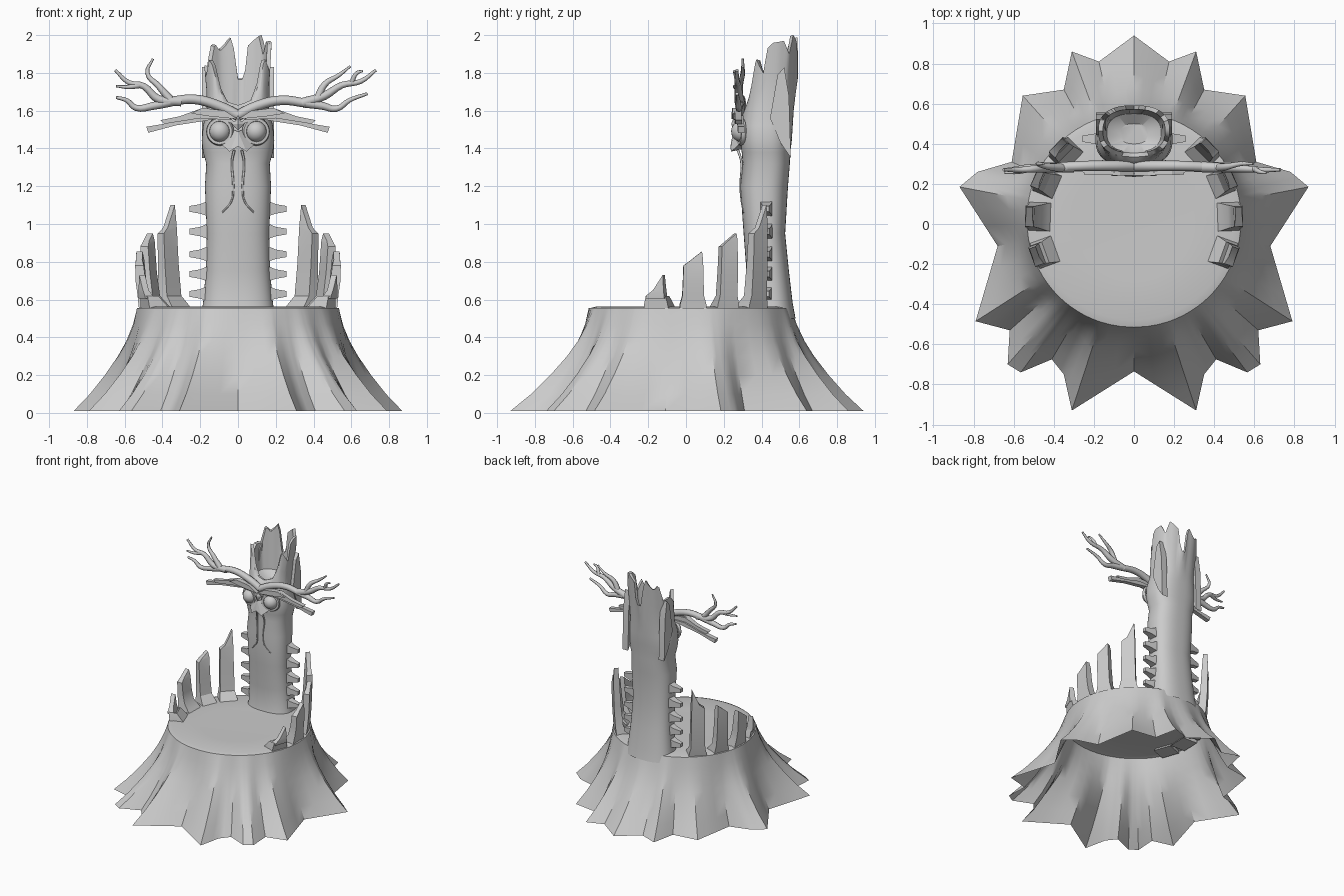
import bpy, bmesh, math
from mathutils import Vector
from math import sin, cos, radians, pi

if "Cube" in bpy.data.objects:
    bpy.data.objects.remove(bpy.data.objects["Cube"])


def finish(ob, angle=35):
    bpy.ops.object.select_all(action='DESELECT')
    ob.select_set(True)
    bpy.context.view_layer.objects.active = ob
    bpy.ops.object.shade_smooth_by_angle(angle=radians(angle))
    return ob


def make(name, verts, faces, angle=35, recalc=False):
    me = bpy.data.meshes.new(name)
    me.from_pydata([tuple(v) for v in verts], [], faces)
    if recalc:
        bm = bmesh.new()
        bm.from_mesh(me)
        bmesh.ops.recalc_face_normals(bm, faces=bm.faces)
        bm.to_mesh(me)
        bm.free()
    ob = bpy.data.objects.new(name, me)
    bpy.context.collection.objects.link(ob)
    return finish(ob, angle)


def loft(name, rings, cap_start=False, cap_end=False, angle=35, recalc=False):
    n = len(rings[0])
    verts = [v for r in rings for v in r]
    faces = [(i*n+j, i*n+(j+1) % n, (i+1)*n+(j+1) % n, (i+1)*n+j)
             for i in range(len(rings)-1) for j in range(n)]
    if cap_start:
        faces.append(tuple(reversed(range(n))))
    if cap_end:
        faces.append(tuple(range(len(verts)-n, len(verts))))
    return make(name, verts, faces, angle, recalc)


def prism(name, pts, vec):
    a = [Vector(p) for p in pts]
    return loft(name, [a, [p+Vector(vec) for p in a]], True, True, 20, True)


def hull(name, pts):
    bm = bmesh.new()
    for p in pts:
        bm.verts.new(p)
    bmesh.ops.convex_hull(bm, input=bm.verts)
    me = bpy.data.meshes.new(name)
    bm.to_mesh(me)
    bm.free()
    ob = bpy.data.objects.new(name, me)
    bpy.context.collection.objects.link(ob)
    return ob


def tube(name, pts, r0, r1):
    cu = bpy.data.curves.new(name, 'CURVE')
    cu.dimensions = '3D'
    cu.bevel_depth = 1
    cu.bevel_resolution = 2
    cu.resolution_u = 4
    cu.use_fill_caps = True
    sp = cu.splines.new('BEZIER')
    sp.bezier_points.add(len(pts)-1)
    for i, (b, p) in enumerate(zip(sp.bezier_points, pts)):
        b.co = p
        b.handle_left_type = b.handle_right_type = 'AUTO'
        b.radius = r0+(r1-r0)*i/(len(pts)-1)
    ob = bpy.data.objects.new(name, cu)
    bpy.context.collection.objects.link(ob)
    bpy.ops.object.select_all(action='DESELECT')
    ob.select_set(True)
    bpy.context.view_layer.objects.active = ob
    bpy.ops.object.convert(target='MESH')
    return finish(bpy.context.object, 50)


def lerp_table(t, table):
    for (a, x), (b, y) in zip(table, table[1:]):
        if t <= b:
            return x+(y-x)*(t-a)/(b-a)
    return table[-1][1]


# root skirt: star-shaped hem blending up to a round rim
half = [(0, -.735), (.31, -.93), (.35, -.75), (.41, -.675), (.565, -.74), (.63, -.70), (.62, -.53),
        (.79, -.485), (.68, -.11), (.87, .185), (.78, .26), (.61, .31), (.555, .64), (.35, .67),
        (.31, .86), (.175, .81), (0, .94)]
hem = half + [(-x, y) for x, y in reversed(half[1:-1])]
outline = []
for p, q in zip(hem, hem[1:]+hem[:1]):
    for k in range(3):
        outline.append((p[0]+(q[0]-p[0])*k/3, p[1]+(q[1]-p[1])*k/3))
CY, R = .02, .535
rings = []
for z, w in [(.01, 1), (.1, .75), (.2, .52), (.3, .32), (.38, .19), (.47, .08), (.555, 0)]:
    ring = []
    for x, y in outline:
        a = math.atan2(y-CY, x)
        tx, ty = R*cos(a), CY+R*sin(a)
        ring.append((tx+(x-tx)*w, ty+(y-ty)*w, z))
    rings.append(ring)
loft("root_skirt", rings)

# seat disc
angs = [math.atan2(y-CY, x) for x, y in outline]
loft("seat", [[(r*cos(a), CY+r*sin(a), z) for a in angs]
              for r, z in [(R, .553), (.5, .562), (.3, .558)]], cap_end=True)

# trunk with jagged hollow top
N = 72
crown = [(0, 1.96), (20, 1.97), (35, 1.9), (50, 2.0), (62, 1.98), (75, 1.95), (82, 1.77), (90, 1.77),
         (97, 2.0), (110, 1.95), (122, 1.92), (138, 1.96), (155, 1.83), (180, 1.84), (200, 1.78),
         (215, 1.87), (225, 1.84), (240, 1.72), (255, 1.65), (270, 1.63), (290, 1.66), (305, 1.75),
         (318, 1.88), (328, 1.84), (340, 1.80), (350, 1.93), (360, 1.96)]


def section(w, y0, y1, zf):
    out = []
    for k in range(N):
        t = 2*pi*k/N
        c, s = cos(t), sin(t)
        out.append((w*math.copysign(abs(c)**.8, c),
                    (y0+y1)/2+(y1-y0)/2*math.copysign(abs(s)**.8, s), zf(360*k/N)))
    return out


prof = [(.50, .20, .30, .58), (.58, .185, .325, .565), (.75, .17, .32, .545), (.95, .165, .305, .525),
        (1.2, .175, .287, .54), (1.32, .168, .30, .55), (1.38, .185, .295, .552),
        (1.44, .192, .285, .56), (1.52, .185, .285, .565), (1.6, .165, .30, .57)]
rings = [section(w, a, b, lambda t, z=z: z) for z, w, a, b in prof]
for f, w, a, b in [(.5, .168, .315, .58), (1, .178, .335, .592)]:
    rings.append(section(w, a, b, lambda t, f=f: 1.6+(lerp_table(t, crown)-1.6)*f))
rings.append(section(.155, .355, .572, lambda t: lerp_table(t, crown)-.005))
rings.append(section(.135, .36, .55, lambda t: 1.62))
rings.append(section(.07, .40, .50, lambda t: 1.58))
loft("trunk", rings, cap_end=True)

# slat ribs around the seat, side spikes, bark flakes, brows, eyes, whiskers: both sides
for s, side in ((1, "right"), (-1, "left")):
    for i, (deg, wid, top, low) in enumerate([(-20, .11, .73, .65), (2, .115, .855, .81),
                                              (23, .10, .95, .91), (44, .11, 1.10, .98)]):
        a = radians(deg)
        u, t = Vector((cos(a), sin(a), 0)), Vector((-sin(a), cos(a), 0))
        h = low-.55
        rr = []
        for ri, ro, z0, z1, k in [(.39, .52, .53, .53, 1.3), (.43, .525, .575, .575, 1.2),
                                  (.47, .53, .62, .62, 1), (.487, .54, .55+h*.55, .55+h*.55, .95),
                                  (.498, .543, low-.03, low+.0, .9), (.507, .54, low, top, .5)]:
            sh = wid*.15 if k == .5 else 0
            rr.append([Vector((s*p.x, p.y+CY, z)) for p, z in
                       [(u*ri-t*(wid*k/2-sh), z0), (u*ro-t*(wid*k/2-sh), z0),
                        (u*ro+t*(wid*k/2+sh), z1), (u*ri+t*(wid*k/2+sh), z1)]])
        loft(f"rib_{side}_{i}", rr, True, True, 30, True)

    for i, z in enumerate([1.08, .96, .84, .735, .63]):
        b = [Vector((s*.14, y, z+d)) for y, d in ((.39, .05), (.46, .05), (.46, -.045), (.39, -.045))]
        m = [Vector((s*.2, y, z+d)) for y, d in ((.40, .025), (.45, .025), (.45, -.025), (.40, -.025))]
        e = [Vector((s*.258, y, z+d)) for y, d in ((.41, .015), (.44, .015), (.44, -.015), (.41, -.015))]
        loft(f"spike_{side}_{i}", [b, m, e], True, True, 25, True)

    prism(f"bark_flake_{side}", [(s*.14, y, z) for y, z in
          [(.445, 1.56), (.485, 1.79), (.52, 1.83), (.545, 1.68), (.555, 1.35), (.50, 1.43)]],
          (s*.05, 0, 0))

    slats = [[(.0, 1.52), (.05, 1.57), (.2, 1.575), (.33, 1.54), (.485, 1.515), (.475, 1.483),
              (.33, 1.522), (.2, 1.542), (.1, 1.56)],
             [(.03, 1.55), (.1, 1.605), (.2, 1.61), (.31, 1.57), (.41, 1.55), (.39, 1.53), (.2, 1.56)],
             [(.0, 1.555), (.07, 1.60), (.19, 1.615), (.25, 1.585), (.15, 1.57)]]
    for i, poly in enumerate(slats):
        prism(f"brow_{side}_{i}", [(s*x, .265-.012*i+.02*x, z) for x, z in poly], (0, .035, 0))

    bpy.ops.mesh.primitive_uv_sphere_add(segments=24, ring_count=12, radius=.056,
                                         location=(s*.095, .295, 1.49))
    bpy.context.object.name = f"eye_{side}"
    finish(bpy.context.object, 60)
    bpy.ops.mesh.primitive_torus_add(major_radius=.062, minor_radius=.014, major_segments=24,
                                     minor_segments=6, location=(s*.095, .29, 1.49),
                                     rotation=(pi/2, 0, s*.25))
    bpy.context.object.name = f"eye_rim_{side}"
    finish(bpy.context.object, 60)

    tube(f"whisker_{side}", [(s*.02, .275, 1.39), (s*.032, .293, 1.33), (s*.025, .288, 1.2),
                             (s*.035, .294, 1.12), (s*.085, .305, 1.06)], .007, .004)
    hull(f"beak_{side}", [(0, .25, 1.49), (s*.045, .238, 1.383), (0, .235, 1.412), (s*.085, .28, 1.42),
                          (0, .32, 1.42), (s*.05, .31, 1.40), (s*.03, .28, 1.50)])

# brow jewel
hull("brow_diamond", [(0, .25, 1.56), (.032, .26, 1.53), (-.032, .26, 1.53), (0, .25, 1.495),
                      (0, .24, 1.53), (0, .30, 1.53)])

# antlers: (path of x, y, z), start and end radius
antlers = {
    "right": [([(0, .29, 1.575), (.1, .29, 1.625), (.23, .29, 1.655), (.36, .285, 1.64)], .028, .024),
              ([(.34, .285, 1.64), (.46, .28, 1.68), (.55, .275, 1.735), (.65, .27, 1.755),
                (.73, .27, 1.815)], .027, .008),
              ([(.36, .285, 1.64), (.45, .28, 1.625), (.52, .28, 1.61), (.59, .275, 1.655),
                (.685, .27, 1.69)], .025, .008),
              ([(.42, .28, 1.66), (.46, .285, 1.74), (.53, .30, 1.785), (.595, .30, 1.835)], .022, .006),
              ([(.6, .275, 1.745), (.63, .26, 1.80), (.66, .255, 1.81)], .015, .006)],
    "left": [([(0, .29, 1.575), (-.1, .29, 1.625), (-.23, .29, 1.66), (-.36, .285, 1.65)], .028, .024),
             ([(-.3, .285, 1.65), (-.42, .28, 1.66), (-.5, .275, 1.73), (-.58, .27, 1.75),
               (-.65, .27, 1.815)], .027, .008),
             ([(-.34, .285, 1.65), (-.45, .28, 1.625), (-.54, .28, 1.615), (-.59, .275, 1.655),
               (-.645, .27, 1.67)], .025, .008),
             ([(-.36, .28, 1.66), (-.42, .285, 1.73), (-.48, .30, 1.80), (-.45, .30, 1.875)], .022, .006),
             ([(-.52, .275, 1.735), (-.58, .26, 1.725), (-.645, .255, 1.73)], .016, .006)],
}
for side, parts in antlers.items():
    for i, (pts, r0, r1) in enumerate(parts):
        tube(f"antler_{side}_{i}", pts, r0, r1)
